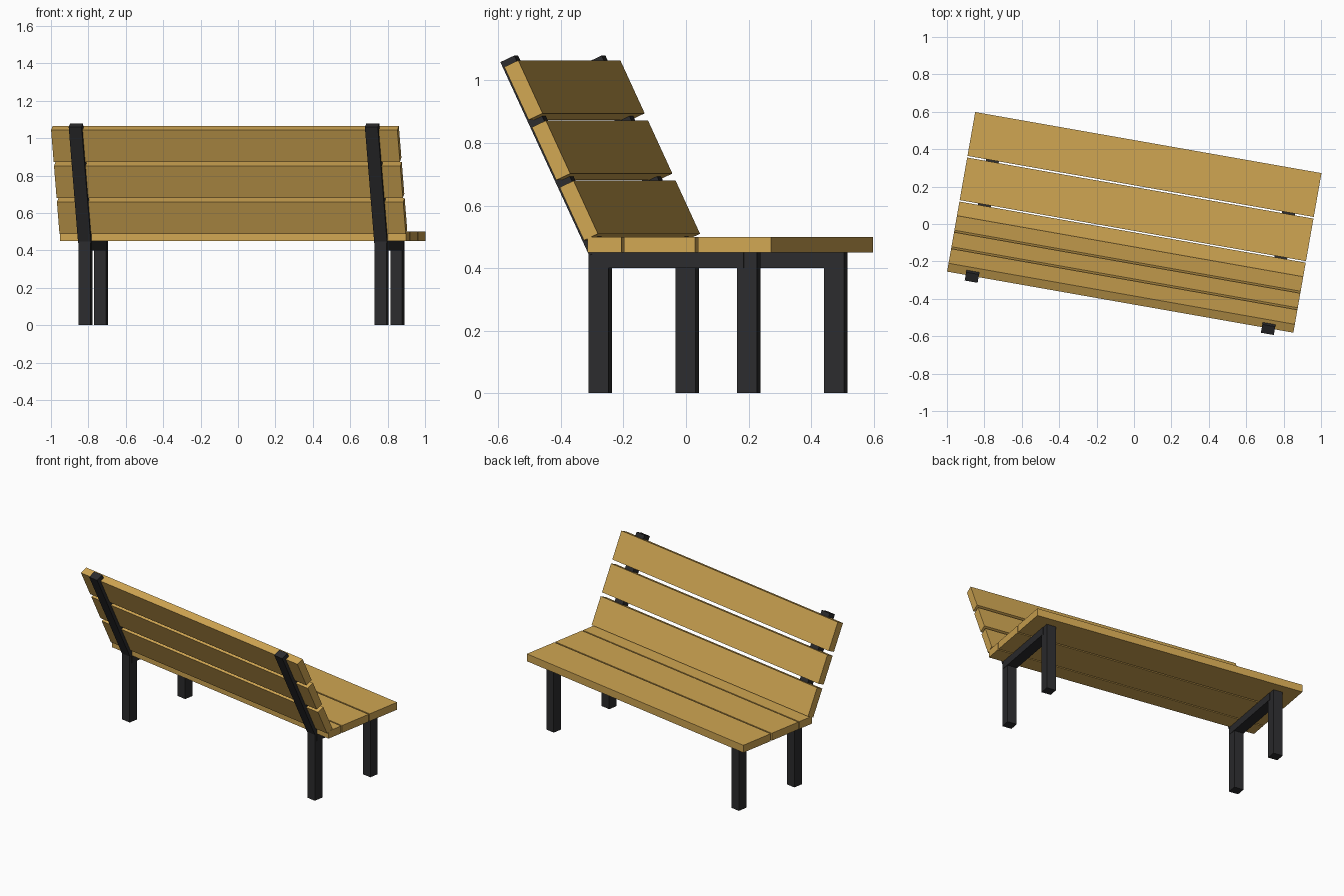
import bpy
from math import radians
from mathutils import Matrix

if "Cube" in bpy.data.objects:
    bpy.data.objects.remove(bpy.data.objects["Cube"])

YAW = Matrix.Rotation(radians(-10), 4, 'Z')   # whole bench is turned
LEAN = radians(25)                            # backrest lean
LENGTH = 1.88


def material(name, color):
    m = bpy.data.materials.new(name)
    m.diffuse_color = (*color, 1)
    m.use_nodes = True
    m.node_tree.nodes["Principled BSDF"].inputs["Base Color"].default_value = m.diffuse_color
    return m


wood = material("wood", (0.63, 0.38, 0.085))
metal = material("dark_metal", (0.025, 0.025, 0.027))


def box(name, center, size, mat, lean=0.0):
    """Box in bench coordinates, leaned about its x axis, then turned."""
    bpy.ops.mesh.primitive_cube_add(size=1)
    ob = bpy.context.object
    ob.name = name
    ob.data.materials.append(mat)
    ob.matrix_world = (YAW @ Matrix.Translation(center)
                       @ Matrix.Rotation(lean, 4, 'X')
                       @ Matrix.Diagonal((*size, 1)))
    return ob


# Seat planks: two wide, one narrow at the back
for i, (a, b) in enumerate([(0.204, 0.442), (-0.036, 0.195), (-0.154, -0.044)]):
    box(f"seat_plank_{i + 1}", (0, (a + b) / 2, 0.475), (LENGTH, b - a, 0.05), wood)

# Leaning back planks
for i in range(3):
    box(f"back_plank_{i + 1}", (0, -0.362 + 0.0898 * i, 0.969 - 0.1925 * i),
        (LENGTH, 0.05, 0.187), wood, LEAN)

# Metal frame on each side
for side, x in (("left", -0.804), ("right", 0.804)):
    box(f"rear_leg_{side}", (x, -0.137, 0.225), (0.065, 0.065, 0.45), metal)
    box(f"front_leg_{side}", (x, 0.345, 0.225), (0.065, 0.065, 0.45), metal)
    box(f"seat_rail_{side}", (x, 0.091, 0.425), (0.07, 0.488, 0.05), metal)
    box(f"back_post_{side}", (x, -0.288, 0.76), (0.07, 0.05, 0.682), metal, LEAN)
